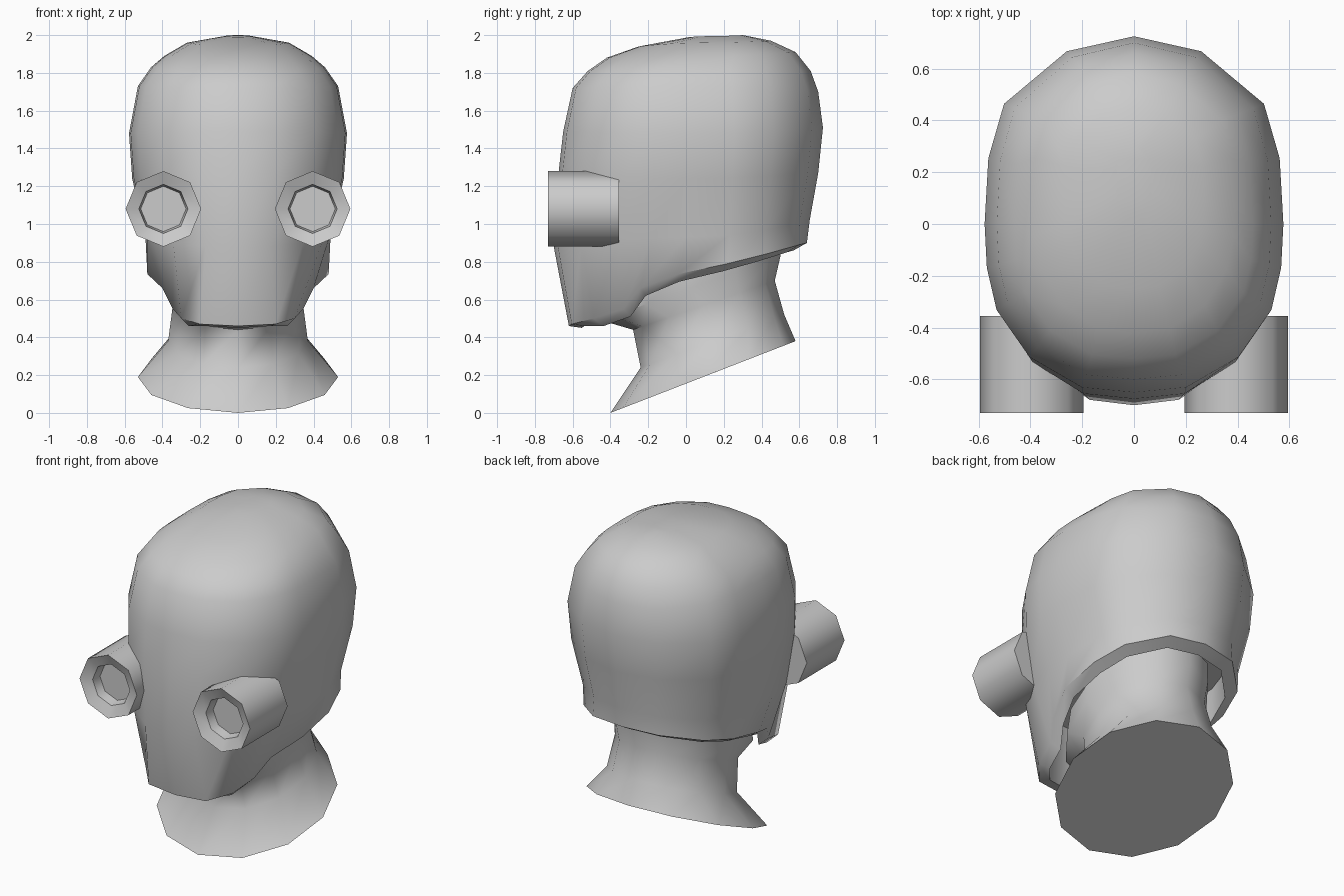
import bpy
import bmesh
from math import sin, cos, pi, radians

cube = bpy.data.objects.get("Cube")
if cube:
    bpy.data.objects.remove(cube, do_unlink=True)

grey = bpy.data.materials.new("plain grey")
grey.use_nodes = True
tone = (0.6, 0.6, 0.6, 1)
grey.diffuse_color = tone
grey.node_tree.nodes["Principled BSDF"].inputs["Base Color"].default_value = tone


def loft(name, rings, angle=50):
    """Skin a list of equal closed rings and cap both ends."""
    bm = bmesh.new()
    loops = [[bm.verts.new(p) for p in ring] for ring in rings]
    n = len(loops[0])
    for a, b in zip(loops, loops[1:]):
        for i in range(n):
            j = (i + 1) % n
            bm.faces.new((a[i], a[j], b[j], b[i]))
    bm.faces.new(loops[0])
    bm.faces.new(loops[-1])
    bmesh.ops.recalc_face_normals(bm, faces=bm.faces)
    mesh = bpy.data.meshes.new(name)
    bm.to_mesh(mesh)
    bm.free()
    mesh.materials.append(grey)
    obj = bpy.data.objects.new(name, mesh)
    bpy.context.collection.objects.link(obj)
    bpy.ops.object.select_all(action="DESELECT")
    obj.select_set(True)
    bpy.context.view_layer.objects.active = obj
    bpy.ops.object.shade_smooth_by_angle(angle=radians(angle))
    return obj


def mirrored(half):
    """Complete a half ring that runs from the front middle to the back middle."""
    return half + [(-x, y, z) for x, y, z in half[-2:0:-1]]


# Half plan of the skull: width fraction, position from front (-1) to back (1)
plan = [(0, -1), (.35, -.97), (.70, -.79), (.92, -.51), (.985, -.26),
        (1, 0), (.975, .35), (.87, .64), (.45, .92), (0, 1)]


def skull_ring(yf, zf, yb, zb, width, zs):
    half = []
    for w, t in plan:
        y = -t * yf if t < 0 else t * yb
        if yf > -.45:  # upper rings sit round the crown
            y = (yf + yb) / 2 + t * (yb - yf) / 2
        half.append((w * width, y, zs + ((zf if t < 0 else zb) - zs) * t * t))
    return mirrored(half)


# Lower edge of the head, sweeping from the chin up to the nape
rim = [(0, -.62, .46), (.20, -.605, .47), (.30, -.49, .50), (.345, -.33, .55),
       (.40, -.24, .66), (.48, -.04, .735), (.48, .22, .79), (.42, .42, .84),
       (.23, .60, .89), (0, .64, .90)]
inner_rim = [(x * .87, y * .89, z - .03 * (y > -.5) - .01) for x, y, z in rim]
ceiling = [(x * .87, y * .89, z * .3 + .72) for x, y, z in rim]

loft("head", [mirrored(ceiling), mirrored(inner_rim), mirrored(rim)] + [
    skull_ring(*r) for r in (
        (-.70, .88, .655, 1.02, .49, .93),
        (-.675, 1.27, .70, 1.27, .56, 1.24),
        (-.65, 1.49, .725, 1.51, .577, 1.48),
        (-.60, 1.72, .70, 1.70, .53, 1.73),
        (-.52, 1.81, .66, 1.81, .46, 1.83),
        (-.42, 1.88, .58, 1.91, .39, 1.89),
        (-.25, 1.94, .45, 1.97, .27, 1.96),
        (.02, 1.99, .30, 2.0, .07, 1.995))])


def neck_ring(yf, zf, yb, zb, width, sides=12):
    ring = []
    for i in range(sides):
        a = 2 * pi * i / sides
        t = (1 - cos(a)) / 2
        ring.append((width * sin(a), yf + (yb - yf) * t, zf + (zb - zf) * t))
    return ring


# Neck flares out to a slanted flat base and up to the jaw
loft("neck", [neck_ring(*r) for r in (
    (-.40, 0, .58, .38, .53),
    (-.24, .24, .52, .52, .37),
    (-.28, .44, .47, .70, .345),
    (-.45, .49, .50, .83, .37),
    (-.42, .65, .50, .95, .36))])

# Eight-sided eye tubes with a dished front
for side, label in ((1, "left"), (-1, "right")):
    loft(label + "_eye_tube", [
        [(side * .395 + r * cos(i * pi / 4), y, 1.08 + r * sin(i * pi / 4))
         for i in range(8)]
        for r, y in ((.2, -.355), (.2, -.73), (.13, -.70), (.12, -.64))])
